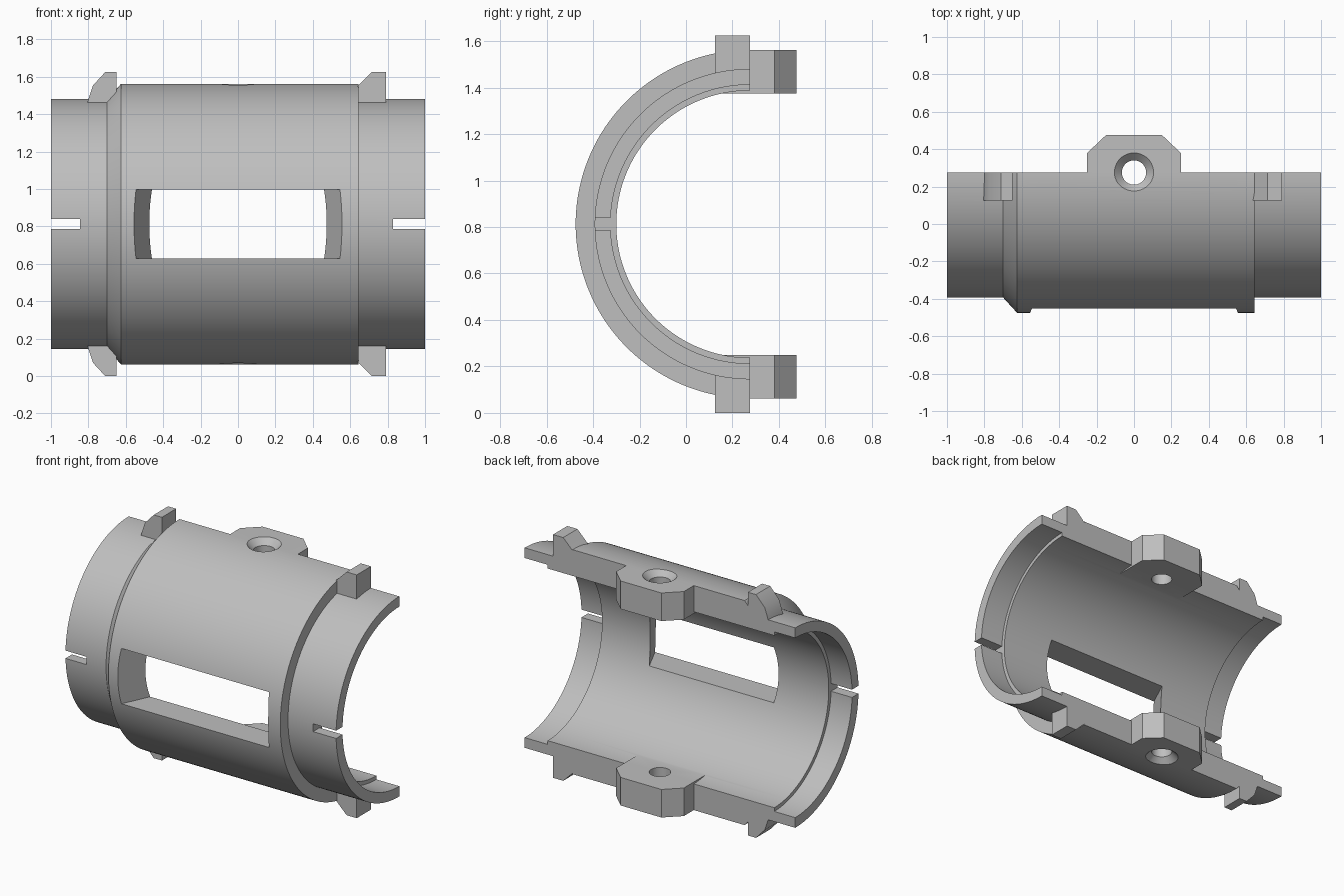
import bpy, bmesh, math
from mathutils import Matrix, Vector

if "Cube" in bpy.data.objects:
    bpy.data.objects.remove(bpy.data.objects["Cube"], do_unlink=True)

AXIS = Vector((0, 0.275, 0.8125))   # centre line of the sleeve
WALL_IN, BORE, SLEEVE, BODY = 0.575, 0.6, 0.668, 0.75

grey = bpy.data.materials.new("Light grey")
grey.use_nodes = True
grey.diffuse_color = (0.52, 0.52, 0.52, 1)
grey.node_tree.nodes["Principled BSDF"].inputs["Base Color"].default_value = (0.52, 0.52, 0.52, 1)


def finish(name, bm):
    """Turn a bmesh built around the centre line into an object."""
    bmesh.ops.recalc_face_normals(bm, faces=bm.faces)
    bmesh.ops.translate(bm, verts=bm.verts, vec=AXIS)
    mesh = bpy.data.meshes.new(name)
    bm.to_mesh(mesh)
    bm.free()
    mesh.materials.append(grey)
    obj = bpy.data.objects.new(name, mesh)
    bpy.context.collection.objects.link(obj)
    return obj


def prism(name, points, direction):
    """Extrude a flat outline along a direction."""
    bm = bmesh.new()
    face = bm.faces.new([bm.verts.new(p) for p in points])
    out = bmesh.ops.extrude_face_region(bm, geom=[face], use_keep_orig=True)
    moved = [g for g in out["geom"] if isinstance(g, bmesh.types.BMVert)]
    bmesh.ops.translate(bm, verts=moved, vec=direction)
    return finish(name, bm)


def box(name, x0, x1, y0, y1, z0, z1):
    return prism(name, [(x0, y0, z0), (x1, y0, z0), (x1, y1, z0), (x0, y1, z0)], (0, 0, z1 - z0))


def cone(name, r_low, r_high, z0, z1):
    bm = bmesh.new()
    bmesh.ops.create_cone(bm, cap_ends=True, segments=48, radius1=r_low, radius2=r_high,
                          depth=z1 - z0, matrix=Matrix.Translation((0, 0, (z0 + z1) / 2)))
    return finish(name, bm)


def combine(target, other, operation):
    mod = target.modifiers.new(operation.title(), 'BOOLEAN')
    mod.operation = operation
    mod.solver = 'EXACT'
    mod.object = other
    bpy.context.view_layer.objects.active = target
    bpy.ops.object.modifier_apply(modifier=mod.name)
    bpy.data.objects.remove(other, do_unlink=True)


# Half sleeve: wall section spun half a turn, then capped
section = [(-1, BORE), (-1, SLEEVE), (-0.7, SLEEVE), (-0.625, BODY), (0.645, BODY),
           (0.645, SLEEVE), (1, SLEEVE), (1, BORE), (0.83, BORE), (0.83, WALL_IN),
           (-0.845, WALL_IN), (-0.845, BORE)]
bm = bmesh.new()
ring = [bm.verts.new((x, 0, r)) for x, r in section]
edges = [bm.edges.new((v, ring[i - 1])) for i, v in enumerate(ring)]
bmesh.ops.spin(bm, geom=ring + edges, cent=(0, 0, 0), axis=(1, 0, 0),
               angle=math.pi, steps=96, use_merge=False)
bmesh.ops.holes_fill(bm, edges=[e for e in bm.edges if e.is_boundary], sides=0)
sleeve = finish("half_sleeve", bm)

# Lugs and screw bosses, the same above and below the centre line
right_lug = [(-0.81, 0.63), (-0.8, 0.668), (-0.775, 0.742), (-0.71, 0.8125),
             (-0.65, 0.8125), (-0.65, 0.63)]
left_lug = [(0.62, 0.63), (0.62, 0.72), (0.65, 0.748), (0.715, 0.8125),
            (0.79, 0.8125), (0.79, 0.63)]
boss = [(-0.25, 0), (-0.25, 0.105), (-0.15, 0.2), (0.15, 0.2), (0.25, 0.105), (0.25, 0)]
for s in (1, -1):
    for outline in (right_lug, left_lug):
        lug = prism("lug", [(x, -0.15, s * z) for x, z in outline], (0, 0.15, 0))
        combine(sleeve, lug, 'UNION')
    web = box("boss_web", -0.25, 0.25, -0.16, 0.03, s * 0.5625, s * 0.7)
    combine(sleeve, web, 'UNION')
    pad = prism("boss", [(x, y, s * 0.5625) for x, y in boss], (0, 0, s * (BODY - 0.5625)))
    combine(sleeve, pad, 'UNION')

# Screw holes with countersinks
combine(sleeve, cone("hole_cutter", 0.065, 0.065, -1, 1), 'DIFFERENCE')
combine(sleeve, cone("sink_cutter", 0.065, 0.115, 0.71, 0.76), 'DIFFERENCE')
combine(sleeve, cone("sink_cutter", 0.115, 0.065, -0.76, -0.71), 'DIFFERENCE')

# Front window, narrowing inward
window = [(-0.57, -0.78), (0.57, -0.78), (0.43, -0.48), (-0.43, -0.48)]
combine(sleeve, prism("window_cutter", [(x, y, -0.185) for x, y in window], (0, 0, 0.37)), 'DIFFERENCE')

# Narrow slots at both ends
for x0, x1 in ((-1.1, -0.845), (0.83, 1.1)):
    combine(sleeve, box("slot_cutter", x0, x1, -0.8, -0.4, -0.026, 0.026), 'DIFFERENCE')

bpy.ops.object.select_all(action='DESELECT')
sleeve.select_set(True)
bpy.context.view_layer.objects.active = sleeve
bpy.ops.object.shade_smooth_by_angle(angle=math.radians(25))
